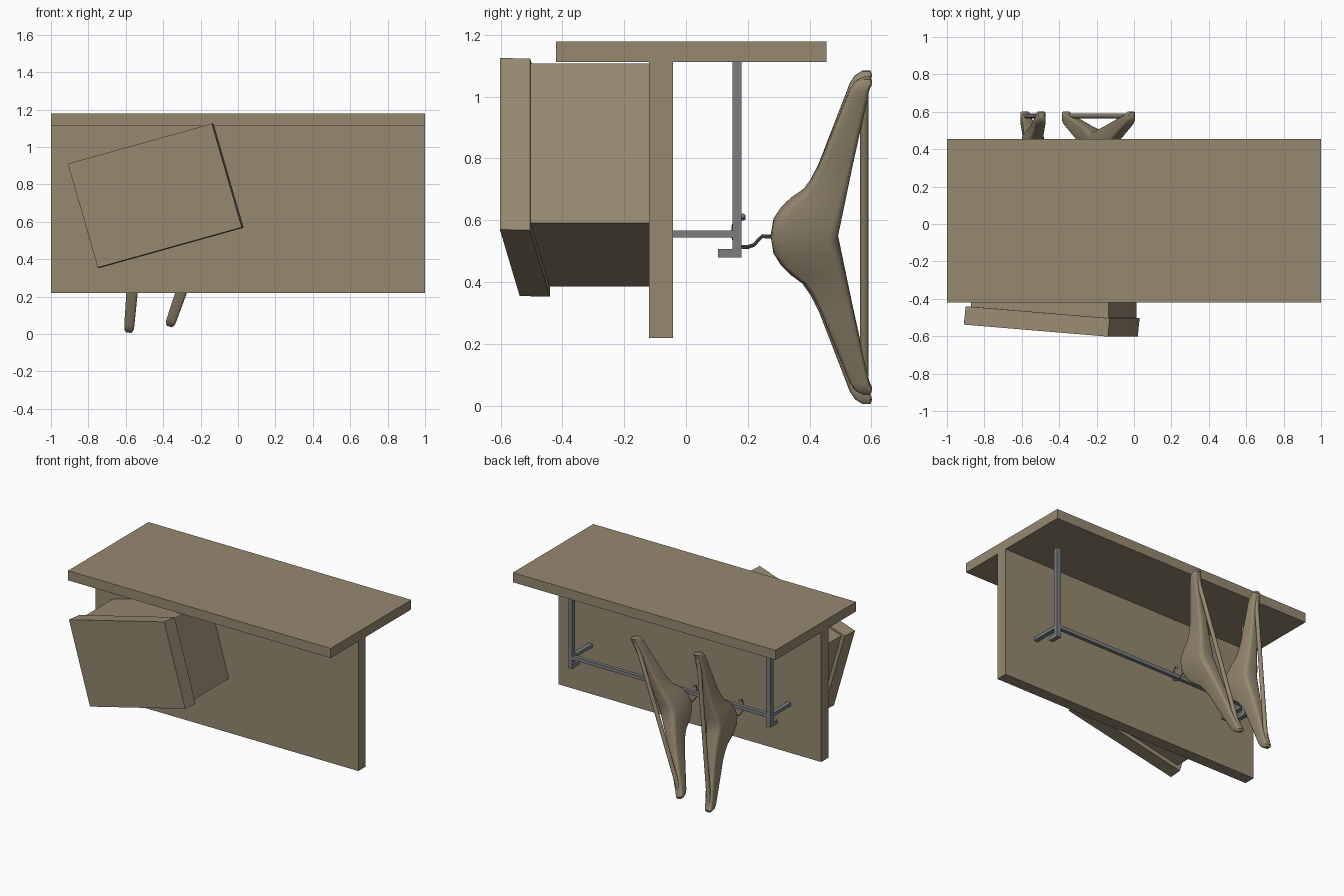
import bpy, bmesh, math
from mathutils import Vector, Matrix

if "Cube" in bpy.data.objects:
    bpy.data.objects.remove(bpy.data.objects["Cube"])


def material(name, rgb):
    m = bpy.data.materials.new(name)
    m.diffuse_color = (*rgb, 1)
    m.use_nodes = True
    m.node_tree.nodes["Principled BSDF"].inputs["Base Color"].default_value = m.diffuse_color
    return m


WOOD = material("tan wood", (0.305, 0.25, 0.163))
METAL = material("grey metal", (0.2, 0.205, 0.215))


def finish(name, bm, mat, smooth=False):
    bmesh.ops.recalc_face_normals(bm, faces=bm.faces)
    me = bpy.data.meshes.new(name)
    bm.to_mesh(me)
    bm.free()
    ob = bpy.data.objects.new(name, me)
    bpy.context.collection.objects.link(ob)
    me.materials.append(mat)
    if smooth:
        bpy.ops.object.select_all(action='DESELECT')
        ob.select_set(True)
        bpy.context.view_layer.objects.active = ob
        bpy.ops.object.shade_smooth_by_angle(angle=math.radians(35))
    return ob


def loft(name, rings, mat, smooth=False):
    """Skin a list of equal-length rings and cap both ends."""
    bm = bmesh.new()
    rows = [[bm.verts.new(p) for p in r] for r in rings]
    n = len(rows[0])
    for a, b in zip(rows, rows[1:]):
        for i in range(n):
            j = (i + 1) % n
            bm.faces.new((a[i], a[j], b[j], b[i]))
    bm.faces.new(rows[0])
    bm.faces.new(rows[-1])
    return finish(name, bm, mat, smooth)


def box(name, x0, x1, y0, y1, z0, z1, mat):
    return loft(name, [[(x0, y0, z), (x1, y0, z), (x1, y1, z), (x0, y1, z)]
                       for z in (z0, z1)], mat)


def tube(name, pts, radius, mat, sides=8):
    """Tube along a path lying in a plane of constant x."""
    pts = [Vector(p) for p in pts]
    rings = []
    for i, p in enumerate(pts):
        d = (pts[min(i + 1, len(pts) - 1)] - pts[max(i - 1, 0)]).normalized()
        side = Vector((d.z, 0, -d.x)) if abs(d.x) > 0.01 else Vector((1, 0, 0))
        side.normalize()
        up = d.cross(side)
        rings.append([p + radius * (side * math.cos(a) + up * math.sin(a))
                      for a in (2 * math.pi * k / sides for k in range(sides))])
    return loft(name, rings, mat, True)


# shelf top and upright panel
box("shelf_top", -1, 1, -0.42, 0.455, 1.112, 1.178, WOOD)
box("upright_panel", -1, 1, -0.12, -0.042, 0.22, 1.112, WOOD)

# tilted storage box with its slightly turned lid
P = Vector((0.02, -0.602, 0.57))
U = Vector((-0.77, 0.064, -0.215))
V = Vector((-0.16, 0, 0.555))
W = Vector((0.01, 0.098, -0.002))
corners = ((0, 0), (1, 0), (1, 1), (0, 1))
front = [P + U * u + V * v for u, v in corners]
loft("box_lid", [front, [p + W for p in front]], WOOD)
inset = [P + U * u + V * v + W * 0.8 for u, v in
         ((0.01, 0.045), (0.965, 0.045), (0.965, 0.975), (0.01, 0.975))]
loft("box_body", [inset, [Vector((p.x, -0.12, p.z)) for p in inset]], WOOD)

# hanging rail and its two brackets
for side, x in (("left", -0.755), ("right", 0.755)):
    a, b = x - 0.015, x + 0.015
    box(side + "_bracket_drop", a, b, 0.15, 0.18, 0.48, 1.112, METAL)
    box(side + "_bracket_foot", a, b, 0.103, 0.15, 0.48, 0.507, METAL)
    box(side + "_bracket_arm", a, b, -0.042, 0.15, 0.545, 0.567, METAL)
box("rail", -0.74, 0.74, 0.155, 0.18, 0.543, 0.567, METAL)

# hanger stations: offset along arm, outer y, inner y, half thickness
HALF = [(0, .275, .49, .058), (.05, .283, .5, .053), (.09, .308, .508, .048),
        (.12, .338, .514, .044), (.15, .378, .52, .04), (.19, .405, .528, .036),
        (.24, .43, .538, .032), (.5, .53, .592, .027), (.525, .547, .602, .025),
        (.54, .57, .597, .014)]
STATIONS = [(-s, o, i, t) for s, o, i, t in reversed(HALF[1:])] + HALF


def section(s, outer, inner, t):
    """Rounded rectangle cross-section of the hanger arm."""
    c, h = (outer + inner) / 2, (inner - outer) / 2
    r = min(h, t) * 0.5
    ring = []
    for q, (sx, sy) in enumerate(((1, 1), (-1, 1), (-1, -1), (1, -1))):
        for k in range(4):
            a = math.pi / 2 * (q + k / 3)
            ring.append((sx * (t - r) + r * math.cos(a),
                         c + sy * (h - r) + r * math.sin(a), s))
    return ring


HOOK = [(.285, 0), (.247, .001), (.235, -.01), (.22, -.027), (.2, -.034),
        (.178, -.033), (.158, -.022), (.151, 0), (.151, .03), (.16, .055),
        (.172, .063), (.184, .063)]


def hanger(tag, x, z, tilt):
    place = Matrix.Translation((x, 0, z)) @ Matrix.Rotation(tilt, 4, 'Y')
    body = loft(tag + "_hanger_arms", [section(*s) for s in STATIONS], WOOD, True)
    bar = tube(tag + "_hanger_bar", [(0, .577, -.5), (0, .577, .5)], .014, WOOD, 12)
    for ob in (body, bar):
        ob.matrix_world = place
    # wire hook and its rounded end
    tube(tag + "_hanger_hook", [(x, y, z + d) for y, d in HOOK], .004, METAL)
    bm = bmesh.new()
    bmesh.ops.create_uvsphere(bm, u_segments=10, v_segments=6, radius=.009,
                              matrix=Matrix.Translation((x, .184, z + .063)))
    finish(tag + "_hook_tip", bm, METAL, True)


hanger("left", -0.54, 0.545, math.radians(4.7))
hanger("right", -0.19, 0.55, math.radians(19.2))
